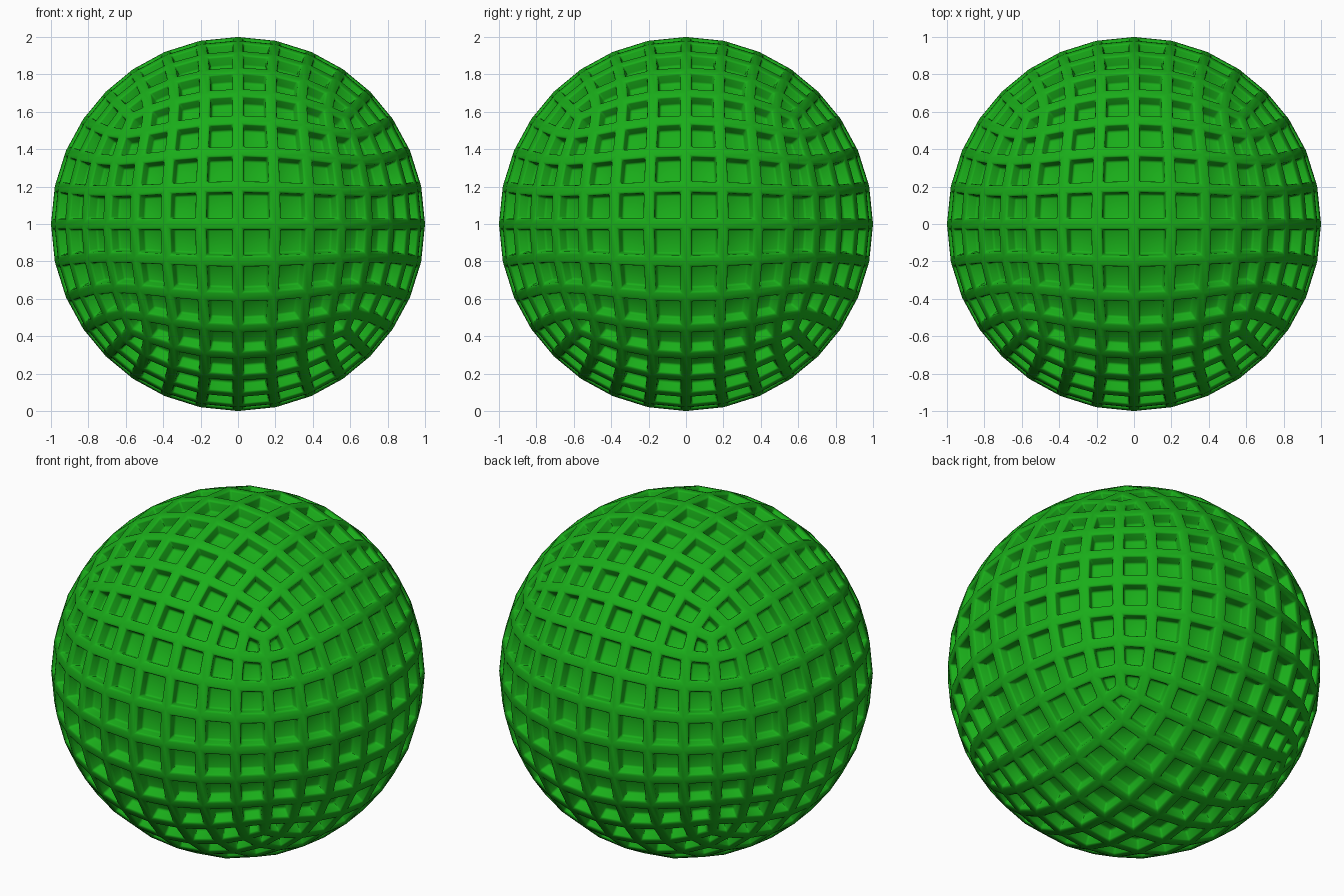
import bpy, bmesh

if "Cube" in bpy.data.objects:
    bpy.data.objects.remove(bpy.data.objects["Cube"])

# Ball base: a cube subdivided to 8 x 8 cells per side, then cast to a sphere
bpy.ops.mesh.primitive_cube_add(size=2, location=(0, 0, 1))
ball = bpy.context.active_object
ball.name = "lattice_ball"
sub = ball.modifiers.new("Cells", 'SUBSURF')
sub.levels = 3
sub.render_levels = 3
bpy.ops.object.modifier_apply(modifier=sub.name)

bm = bmesh.new()
bm.from_mesh(ball.data)
for v in bm.verts:
    v.co.normalize()
bm.normal_update()

# Recessed panels: inset every cell, then sink it inward
cells = bm.faces[:]
bmesh.ops.inset_individual(bm, faces=cells, thickness=0.03, use_even_offset=True)
bm.normal_update()
bmesh.ops.inset_individual(bm, faces=cells, thickness=0.004, depth=-0.065,
                           use_even_offset=True)
bm.normal_update()
bm.to_mesh(ball.data)
bm.free()

# Soft rims around the pits
bev = ball.modifiers.new("Soft rims", 'BEVEL')
bev.limit_method = 'ANGLE'
bev.angle_limit = 0.7
bev.width = 0.011
bev.segments = 2
bpy.ops.object.modifier_apply(modifier=bev.name)
bpy.ops.object.shade_smooth_by_angle(angle=0.8)

# Green finish
green = bpy.data.materials.new("green")
green.diffuse_color = (0.01, 0.42, 0.01, 1)
green.use_nodes = True
green.node_tree.nodes["Principled BSDF"].inputs["Base Color"].default_value = green.diffuse_color
ball.data.materials.clear()
ball.data.materials.append(green)
